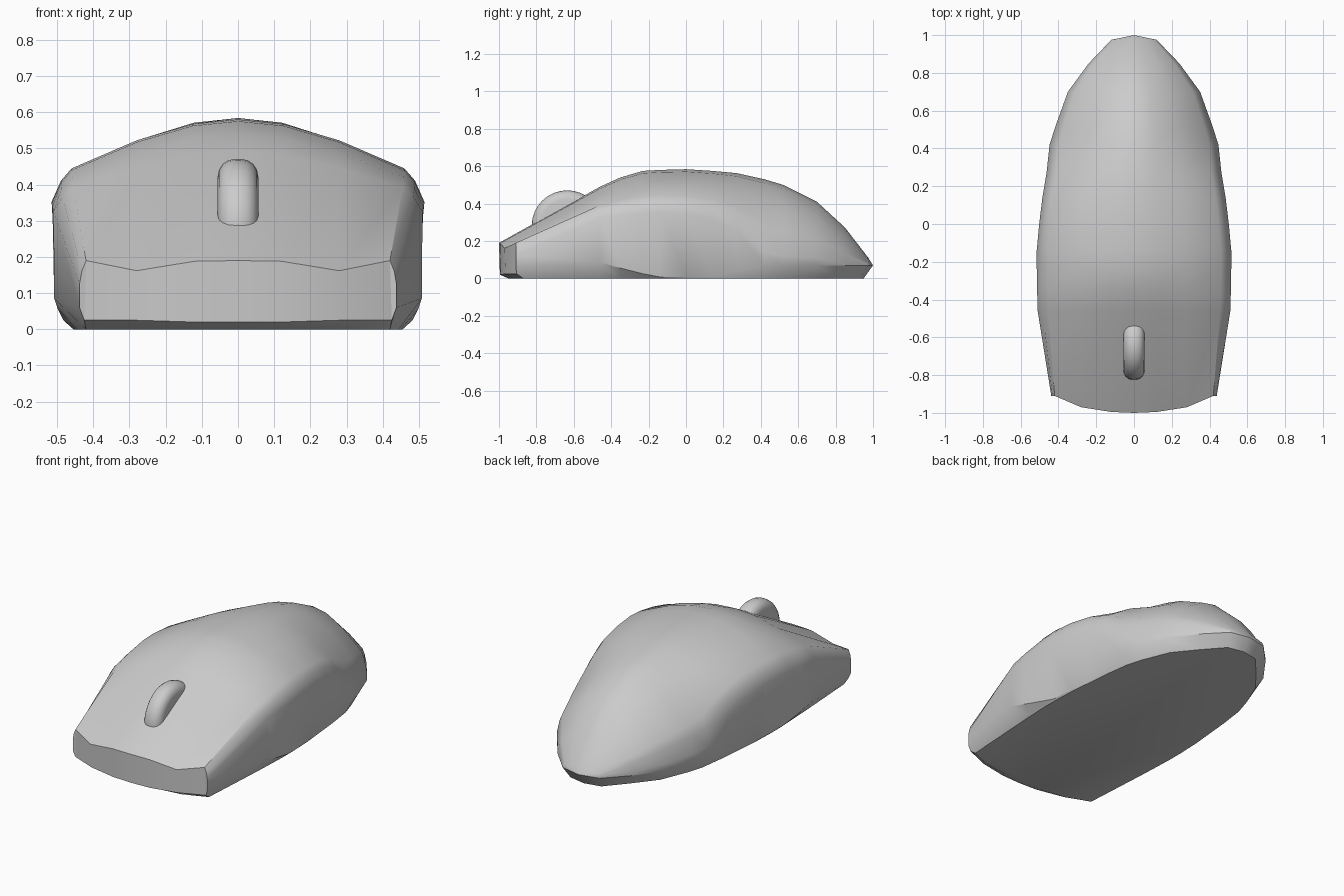
import bpy, bmesh, math

# Shape of the domed top between the centre line and the shoulder (width, height fractions)
ARC = [(0, 1), (0.243, 0.945), (0.544, 0.745), (0.893, 0.404), (0.95, 0.255), (1, 0)]


def section(y, top, xs, zs, xl, zl, xb, yb=None):
    """Half cross-section: dome, shoulder crease, lower crease, base edge."""
    pts = [(u * xs, y, zs + v * (top - zs)) for u, v in ARC]
    return pts + [(xl, y, zl), (xb, y if yb is None else yb, 0)]


# Front nose: base edge, chin and top lip
corner, base = (0.438, -0.91, 0.06), (0.42, -0.87, 0)
halves = [
    [(0, -0.95, 0), (0.12, -0.945, 0), (0.28, -0.925, 0)] + [base] * 5,
    [(0, -0.995, 0.02), (0.12, -0.99, 0.02), (0.28, -0.965, 0.025), (0.425, -0.905, 0.025)]
    + [corner] * 3 + [base],
    [(0, -1, 0.19), (0.12, -0.995, 0.188), (0.28, -0.97, 0.162), (0.42, -0.91, 0.19),
     (0.432, -0.91, 0.16), (0.438, -0.91, 0.125), corner, base],
]

# Stations from front to back
for s in [
    (-0.46, 0.49, 0.51, 0.325, 0.508, 0.085, 0.445),
    (-0.35, 0.54, 0.513, 0.338, 0.498, 0.055, 0.45),
    (-0.23, 0.575, 0.515, 0.348, 0.483, 0.025, 0.455),
    (-0.14, 0.58, 0.515, 0.353, 0.464, 0.008, 0.455),
    (0.0, 0.584, 0.502, 0.345, 0.456, 0.008, 0.45),
    (0.14, 0.575, 0.485, 0.32, 0.442, 0.01, 0.437),
    (0.27, 0.563, 0.463, 0.26, 0.44, 0.04, 0.425),
    (0.42, 0.53, 0.447, 0.14, 0.445, 0.07, 0.405),
    (0.52, 0.50, 0.415, 0.12, 0.415, 0.07, 0.375),
    (0.7, 0.41, 0.35, 0.11, 0.35, 0.07, 0.31, 0.68),
    (0.85, 0.272, 0.24, 0.09, 0.24, 0.07, 0.205, 0.81),
    (0.975, 0.11, 0.12, 0.075, 0.12, 0.07, 0.10, 0.93),
    (1.0, 0.07, 0, 0.07, 0, 0.07, 0, 0.95),
]:
    halves.append(section(*s))


def finish(name, bm, angle):
    bmesh.ops.recalc_face_normals(bm, faces=bm.faces)
    mesh = bpy.data.meshes.new(name)
    bm.to_mesh(mesh)
    bm.free()
    ob = bpy.data.objects.new(name, mesh)
    bpy.context.collection.objects.link(ob)
    bpy.ops.object.select_all(action='DESELECT')
    ob.select_set(True)
    bpy.context.view_layer.objects.active = ob
    bpy.ops.object.shade_smooth_by_angle(angle=math.radians(angle))
    return ob


# Body shell: loft mirrored sections, then close the flat base
bm = bmesh.new()
rings = []
for half in halves:
    ring = [(-x, y, z) for x, y, z in reversed(half[1:])] + half
    rings.append([bm.verts.new(p) for p in ring])
for a, b in zip(rings, rings[1:]):
    for i in range(len(a) - 1):
        bm.faces.new((a[i], a[i + 1], b[i + 1], b[i]))
bmesh.ops.remove_doubles(bm, verts=bm.verts, dist=0.0005)
bmesh.ops.contextual_create(bm, geom=[e for e in bm.edges if e.is_boundary])
finish("mouse_body", bm, 32)

# Scroll wheel: disc with rounded rim
bm = bmesh.new()
bmesh.ops.create_cone(bm, cap_ends=True, segments=32, radius1=0.19, radius2=0.19, depth=0.112)
rim = [e for e in bm.edges if abs(e.verts[0].co.z - e.verts[1].co.z) < 0.001]
bmesh.ops.bevel(bm, geom=rim, offset=0.048, segments=4, profile=0.5, affect='EDGES')
wheel = finish("scroll_wheel", bm, 40)
wheel.rotation_euler = (0, math.radians(90), 0)
wheel.location = (0, -0.635, 0.281)
